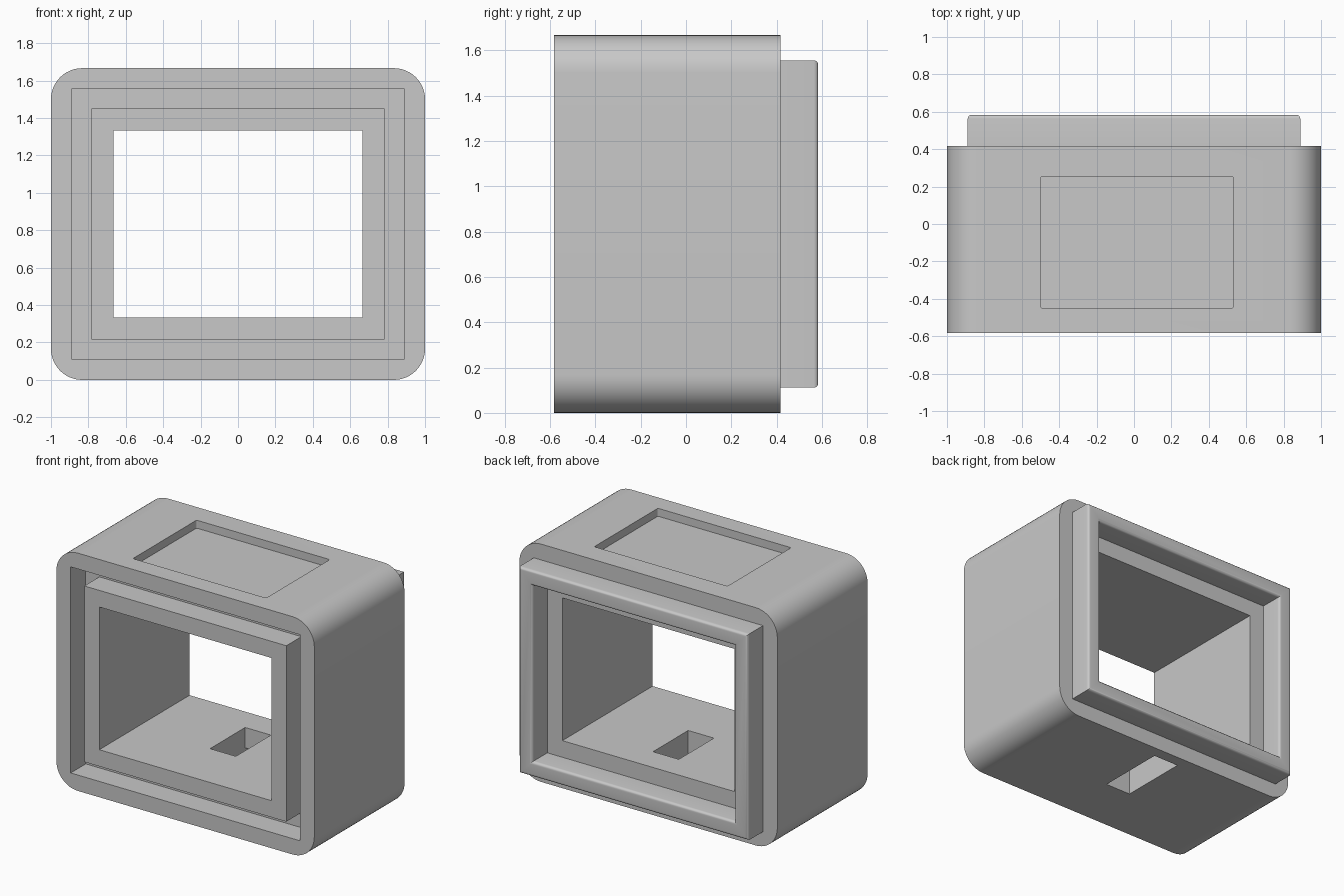
import bpy, bmesh, math
from mathutils import Vector

default = bpy.data.objects.get("Cube")
if default:
    bpy.data.objects.remove(default, do_unlink=True)

U = 1 / 9                      # design module
MID = 7.5 * U                  # height of the opening's centre
FRONT, BACK = -5.25 * U, 3.75 * U

grey = bpy.data.materials.new("light_grey")
grey.use_nodes = True
colour = (0.58, 0.58, 0.58, 1)
grey.diffuse_color = colour
grey.node_tree.nodes["Principled BSDF"].inputs["Base Color"].default_value = colour


def finish(name, bm):
    bmesh.ops.recalc_face_normals(bm, faces=bm.faces)
    mesh = bpy.data.meshes.new(name)
    bm.to_mesh(mesh)
    bm.free()
    mesh.materials.append(grey)
    ob = bpy.data.objects.new(name, mesh)
    bpy.context.collection.objects.link(ob)
    return ob


def box(name, lo, hi, radius=0, axis=1, segments=12):
    """Box between two corners, with edges along one axis rounded."""
    lo, hi = Vector(lo), Vector(hi)
    bm = bmesh.new()
    bmesh.ops.create_cube(bm, size=1)
    for v in bm.verts:
        v.co = (lo + hi) / 2 + v.co * (hi - lo)
    if radius:
        edges = [e for e in bm.edges
                 if abs((e.verts[0].co - e.verts[1].co)[axis]) > 1e-5]
        bmesh.ops.bevel(bm, geom=edges, offset=radius, segments=segments,
                        profile=0.5, affect='EDGES')
    return finish(name, bm)


def frame(name, profile):
    """Sweep a closed (inset, y) profile round the rectangular joint, mitred."""
    bm = bmesh.new()
    rings = []
    for sx, sz in ((-1, -1), (1, -1), (1, 1), (-1, 1)):
        rings.append([bm.verts.new((sx * (8 * U - i), y, MID + sz * (6.5 * U - i)))
                      for i, y in profile])
    n = len(profile)
    for k in range(4):
        a, b = rings[k], rings[(k + 1) % 4]
        for j in range(n):
            bm.faces.new((a[j], a[(j + 1) % n], b[(j + 1) % n], b[j]))
    return finish(name, bm)


def smooth(ob):
    bpy.ops.object.select_all(action='DESELECT')
    ob.select_set(True)
    bpy.context.view_layer.objects.active = ob
    bpy.ops.object.shade_smooth_by_angle(angle=math.radians(30))


def cut(ob, cutter):
    cutter.hide_render = True
    mod = ob.modifiers.new("cut", 'BOOLEAN')
    mod.operation, mod.solver, mod.object = 'DIFFERENCE', 'EXACT', cutter
    bpy.context.view_layer.objects.active = ob
    bpy.ops.object.modifier_apply(modifier=mod.name)
    bpy.data.objects.remove(cutter, do_unlink=True)


# Housing with rounded long edges
housing = box("housing", (-1, FRONT, 0), (1, BACK, 2 * MID), radius=1.5 * U)

# Rectangular tunnel through the housing
cut(housing, box("tunnel_cutter", (-6 * U, -1, 3 * U), (6 * U, 1, 12 * U)))

# Socket groove in the front
cut(housing, frame("groove_cutter", [(0, -0.7), (0, FRONT + 1.5 * U),
                                     (0.95 * U, FRONT + 1.5 * U), (0.95 * U, -0.7)]))

# Shallow label recess in the top
cut(housing, box("label_cutter", (-0.50, -0.45, 2 * MID - U / 2), (0.533, 0.255, 2),
                 radius=0.012, axis=2, segments=4))

# Floor port, longer underneath
cut(housing, box("port_cutter", (-0.1, -1.5 * U, -0.1), (0.1, 2 * U, 0.5)))
cut(housing, box("port_step_cutter", (-0.1, -1.5 * U, -0.1), (0.1, 3 * U, 0.19)))
smooth(housing)

# Plug rim on the back with rounded lip edges
W, TIP, R, STEPS = 0.95 * U, BACK + 1.5 * U, 0.02, 5
lip = [(0, BACK - 0.005)]
for centre, start in ((R, math.pi), (W - R, math.pi / 2)):
    for s in range(STEPS + 1):
        t = start - s / STEPS * math.pi / 2
        lip.append((centre + R * math.cos(t), TIP - R + R * math.sin(t)))
lip.append((W, BACK - 0.005))
smooth(frame("plug_rim", lip))
